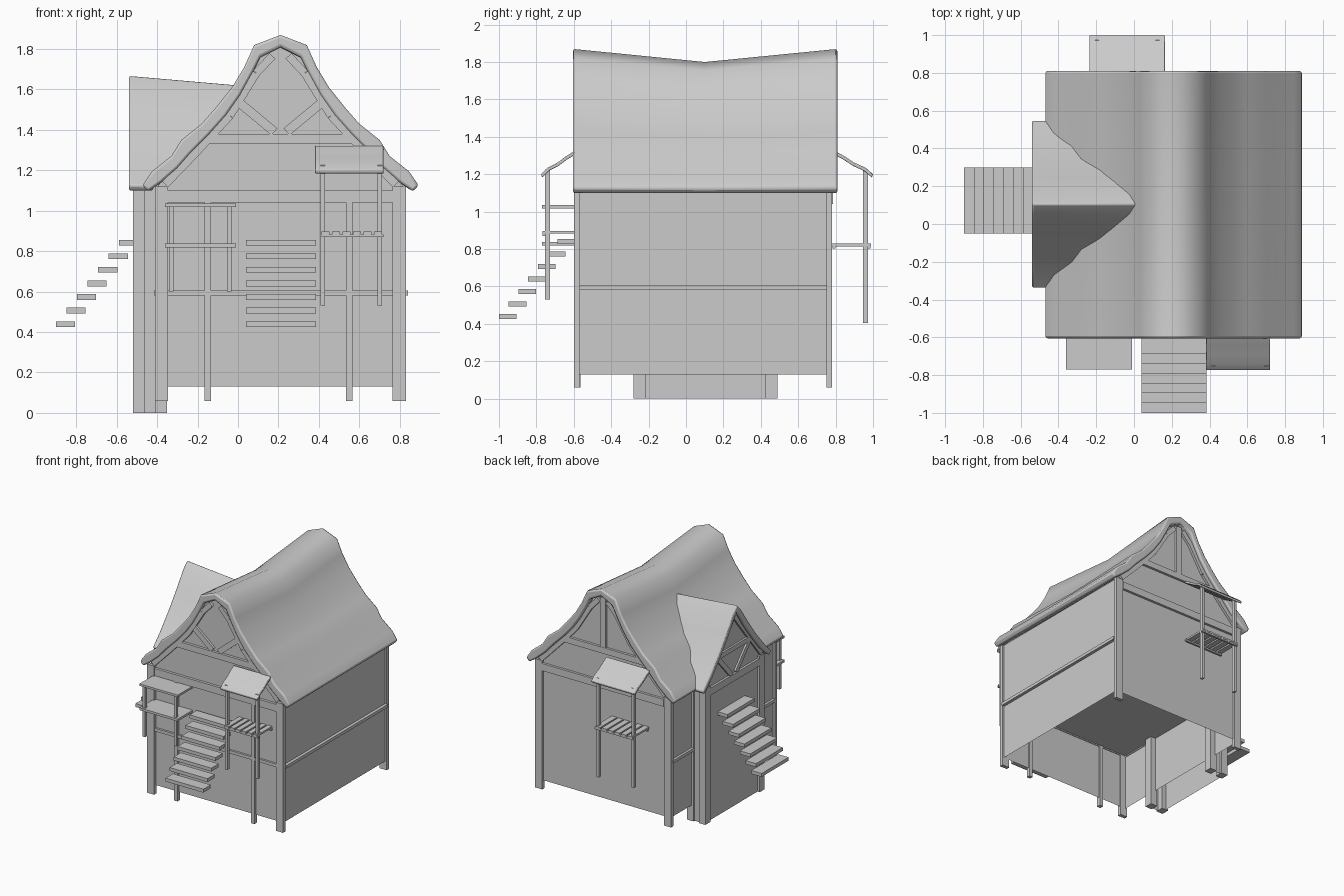
import bpy, bmesh, math
from mathutils import Vector

if "Cube" in bpy.data.objects:
    bpy.data.objects.remove(bpy.data.objects["Cube"])

CX, CY = 0.21, 0.105          # ridge lines of the house and of the wing


def make(name, verts, faces, smooth=False, bevel=0):
    me = bpy.data.meshes.new(name)
    me.from_pydata(verts, [], faces)
    bm = bmesh.new()
    bm.from_mesh(me)
    bmesh.ops.recalc_face_normals(bm, faces=bm.faces[:])
    bm.to_mesh(me)
    bm.free()
    ob = bpy.data.objects.new(name, me)
    bpy.context.collection.objects.link(ob)
    if bevel:
        m = ob.modifiers.new("soft_edge", 'BEVEL')
        m.width, m.segments = bevel, 2
        m.limit_method, m.angle_limit = 'ANGLE', math.radians(60)
    if smooth:
        bpy.ops.object.select_all(action='DESELECT')
        ob.select_set(True)
        bpy.context.view_layer.objects.active = ob
        bpy.ops.object.shade_smooth_by_angle(angle=math.radians(50))
    return ob


def loft(name, rings, half=0, **kw):
    """Closed rings joined by quads; half = points per side for quad strip caps."""
    n = len(rings[0])
    verts = [v for r in rings for v in r]
    faces = [(k*n + i, k*n + (i+1) % n, (k+1)*n + (i+1) % n, (k+1)*n + i)
             for k in range(len(rings)-1) for i in range(n)]
    for o in (0, (len(rings)-1)*n):
        if half:
            faces += [(o+i, o+i+1, o+n-2-i, o+n-1-i) for i in range(half-1)]
        else:
            faces.append(tuple(o+i for i in range(n)))
    return make(name, verts, faces, **kw)


def box(name, x0, x1, y0, y1, z0, z1):
    ring = lambda z: [(x0, y0, z), (x1, y0, z), (x1, y1, z), (x0, y1, z)]
    return loft(name, [ring(z0), ring(z1)])


def bar(name, p, q, w, a, b, along='Y'):
    """Diagonal timber from p to q (side, z), width w, between depths a and b."""
    p, q = Vector(p), Vector(q)
    d = (q - p).normalized() * w / 2
    s = Vector((-d.y, d.x))
    quad = [p + s, q + s, q - s, p - s]
    pt = (lambda c, t: (c.x, t, c.y)) if along == 'Y' else (lambda c, t: (t, c.x, c.y))
    return loft(name, [[pt(c, t) for c in quad] for t in (a, b)])


def mirrored(half):
    return [(-d, z) for d, z in reversed(half)] + [(d, z) for d, z in half[1:]]


# Main roof: thick thatch profile with a sagging ridge
outer = [(0, 1.87), (.13, 1.82), (.18, 1.71), (.24, 1.61), (.32, 1.51), (.39, 1.43),
         (.49, 1.35), (.54, 1.27), (.635, 1.195), (.683, 1.125)]
inner = [(0, 1.81), (.10, 1.76), (.14, 1.68), (.20, 1.57), (.27, 1.47), (.35, 1.38),
         (.44, 1.29), (.51, 1.21), (.59, 1.14), (.655, 1.095)]
loop = mirrored(outer) + mirrored(inner)[::-1]


def sagged(z, s):
    return z - s * max(0, z - 1.1) / .77


loft("main_roof", [[(CX + d, y, sagged(z, s)) for d, z in loop]
                   for y, s in ((-.605, 0), (.10, .07), (.81, 0))],
     half=19, smooth=True, bevel=.012)

# Wing roof: each point runs back until it dips under the main roof
w_out = [(0, 1.67), (.05, 1.62), (.14, 1.49), (.24, 1.355), (.35, 1.225), (.445, 1.125)]
w_in = [(0, 1.61), (.03, 1.57), (.11, 1.45), (.21, 1.32), (.32, 1.19), (.425, 1.095)]


def roof_x(z):
    for (d0, z0), (d1, z1) in zip(outer, outer[1:]):
        z0, z1 = sagged(z0, .065), sagged(z1, .065)
        if z1 <= z <= z0:
            return CX - (d0 + (d1 - d0) * (z0 - z) / (z0 - z1))
    return CX - .66


w_loop = mirrored(w_out) + mirrored(w_in)[::-1]
drop = lambda z: z - .05 * max(0, z - 1.1) / .57
loft("wing_roof", [[(-.54, CY + d, z) for d, z in w_loop],
                   [(roof_x(drop(z)) + .03, CY + d, drop(z)) for d, z in w_loop]],
     half=11, smooth=True, bevel=.01)

# Main walls, open underneath, with a floor deck inside
X0, X1, Y0, Y1 = -.395, .815, -.575, .765
gable = [(X0, .13), (X0, 1.12)] + [(CX + d, z + .01) for d, z in mirrored(inner)[1:-1]] \
    + [(X1, 1.12), (X1, .13)]
for nm, y in (("front", Y0), ("back", Y1)):
    n = len(gable)          # symmetric outline filled with level strips
    make(nm + "_wall", [(x, y, z) for x, z in gable],
         [(i, i+1, n-2-i, n-1-i) for i in range(n//2 - 1)] + [(n//2 - 1, n//2, n//2 + 1)])
for nm, x in (("left", X0), ("right", X1)):
    make(nm + "_wall", [(x, Y0, .13), (x, Y1, .13), (x, Y1, 1.12), (x, Y0, 1.12)], [(0, 1, 2, 3)])
make("floor_deck", [(X0, Y0, .59), (X1, Y0, .59), (X1, Y1, .59), (X0, Y1, .59)], [(0, 1, 2, 3)])

# Wing walls
wx, wy0, wy1 = -.50, -.265, .475
wg = [(wy0, 0.0), (wy0, 1.13)] + [(CY + d, z + .01) for d, z in mirrored(w_in)[1:-1]] \
    + [(wy1, 1.13), (wy1, 0.0)]
n = len(wg)
make("wing_front_wall", [(wx, y, z) for y, z in wg],
     [(i, i+1, n-2-i, n-1-i) for i in range(n//2 - 1)] + [(n//2 - 1, n//2, n//2 + 1)])
for y in (wy0, wy1):
    make("wing_side_wall", [(wx, y, 0), (-.36, y, 0), (-.36, y, 1.13), (wx, y, 1.13)], [(0, 1, 2, 3)])

# Corner posts
for x in (-.41, .765):
    for y in (-.60, .75):
        box("corner_post", x, x + .065, y, y + .03, .06, 1.12)
for y in (-.28, .425):
    box("wing_post", -.52, -.46, y, y + .065, 0, 1.12)
    box("wing_rear_post", -.41, -.35, y, y + .065, 0, 1.1)

# Front timber framing
for x in (-.165, .535):
    box("front_stud", x, x + .032, -.597, -.565, .06, 1.04)
box("front_mid_beam", -.345, .765, -.592, -.57, .58, .605)
for y0, y1, nm in ((-.597, -.57, "front"), (.76, .785, "back")):
    box(nm + "_upper_beam", -.345, .765, y0, y1, 1.04, 1.10)
    box(nm + "_collar_beam", CX - .41, CX + .41, y0, y1, 1.33, 1.38)
    for s in (-1, 1):
        rake = [(.57, 1.13), (.42, 1.285), (.25, 1.47), (.12, 1.68), (.04, 1.765)]
        for p, q in zip(rake, rake[1:]):
            bar(nm + "_rake_timber", (CX + s*p[0], p[1]), (CX + s*q[0], q[1]), .04, y0, y1)
for s in (-1, 1):
    bar("front_gable_brace", (CX + s*.03, 1.39), (CX + s*.235, 1.58 - .02), .045, -.595, -.57)
box("back_king_post", CX - .025, CX + .025, .76, .783, 1.38, 1.79)

# Side beams
box("right_mid_beam", .81, .84, -.57, .755, .58, .605)
box("left_rear_mid_beam", -.415, -.39, .49, .755, .58, .605)
box("left_front_mid_beam", -.415, -.39, -.57, -.28, .58, .605)

# Wing timber framing
box("wing_upper_beam", -.518, -.49, -.215, .425, 1.04, 1.10)
box("wing_collar_beam", -.516, -.49, CY - .2, CY + .2, 1.29, 1.33)
for s in (-1, 1):
    bar("wing_rake_timber", (CY + s*.36, 1.13), (CY + s*.01, 1.565), .04, -.516, -.49, 'X')
    bar("wing_gable_brace", (CY + s*.03, 1.10), (CY + s*.2, 1.29), .04, -.514, -.49, 'X')

# Floating stair treads, front and left
for i in range(7):
    z = .425 + i * .067
    box("front_step", .04, .385, -1 + i*.052, min(-.905 + i*.052, -.58), z, z + .028)
    box("left_step", -.90 + i*.052, min(-.805 + i*.052, -.50), -.05, .30, z, z + .028)

# Front left shelves with posts
box("porch_top_board", -.36, -.01, -.77, -.575, 1.018, 1.035)
box("porch_lower_board", -.36, -.01, -.77, -.575, .818, .837)
for x in (-.34, -.055):
    box("porch_post", x, x + .022, -.755, -.733, .60, 1.02)


# Canopy with slatted shelf, reused on the front and back
def canopy(name, x0, x1, base, s, reach, shelf_z, post_z, posts):
    prof = [(0, 1.322), (.25, 1.295), (.5, 1.262), (.8, 1.235), (1, 1.20)]
    ring = prof + [(u - .03, z - .018) for u, z in reversed(prof)]
    loft(name + "_canopy", [[(x, base + s*u*reach, z) for u, z in ring] for x in (x0, x1)],
         half=5, smooth=True, bevel=.004)
    py = base + s * reach * .80
    for x in posts:
        box(name + "_canopy_post", x - .011, x + .011, py - .013, py + .013, post_z, 1.225)
    a, b = posts[0] - .012, posts[1] + .02
    for y in (py + s*.018, base - s*.01):
        box(name + "_shelf_rail", a, b, y - .008, y + .008, shelf_z - .012, shelf_z)
    step = (b - a) / 6
    for i in range(6):
        ys = sorted((py + s*.028, base - s*.03))
        box(name + "_shelf_slat", a + i*step + .005, a + (i+1)*step - .008, *ys, shelf_z, shelf_z + .015)


canopy("front", .38, .72, -.60, -1, .175, .882, .53, (.42, .70))
canopy("back", -.235, .165, .80, 1, .20, .815, .405, (-.195, .125))
